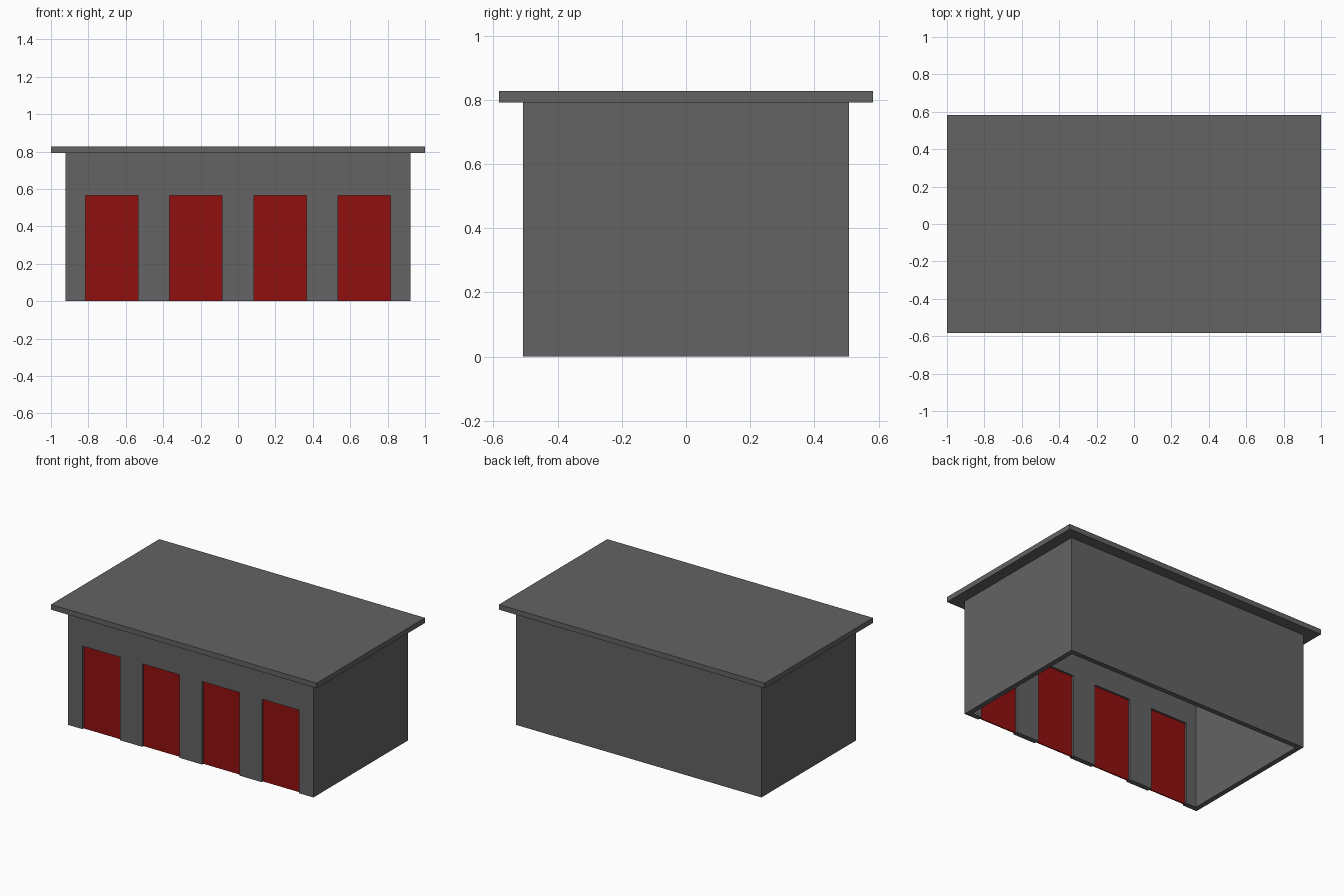
import bpy
import bmesh

if "Cube" in bpy.data.objects:
    bpy.data.objects.remove(bpy.data.objects["Cube"])


def make_material(name, rgb):
    mat = bpy.data.materials.new(name)
    mat.diffuse_color = (*rgb, 1.0)
    mat.use_nodes = True
    mat.node_tree.nodes["Principled BSDF"].inputs["Base Color"].default_value = mat.diffuse_color
    return mat


GREY = make_material("dark grey", (0.125, 0.125, 0.125))
RED = make_material("deep red", (0.285, 0.005, 0.005))

HALF_X, HALF_Y = 0.923, 0.507      # outer wall half sizes
WALL_TOP, ROOF_TOP = 0.792, 0.827
WALL = 0.034                       # wall thickness
DOOR_W, DOOR_H = 0.28, 0.565
DOOR_CENTRES = (-0.675, -0.225, 0.225, 0.675)


def box(name, lo, hi, mat):
    mesh = bpy.data.meshes.new(name)
    bm = bmesh.new()
    bmesh.ops.create_cube(bm, size=1)
    for v in bm.verts:
        for i in range(3):
            v.co[i] = lo[i] if v.co[i] < 0 else hi[i]
    bm.to_mesh(mesh)
    bm.free()
    mesh.materials.append(mat)
    obj = bpy.data.objects.new(name, mesh)
    bpy.context.collection.objects.link(obj)
    return obj


def extruded_outline(name, points, y0, y1, mat):
    """Extrude an x-z outline along y."""
    mesh = bpy.data.meshes.new(name)
    bm = bmesh.new()
    face = bm.faces.new([bm.verts.new((x, y0, z)) for x, z in points])
    result = bmesh.ops.extrude_face_region(bm, geom=[face])
    for v in result["geom"]:
        if isinstance(v, bmesh.types.BMVert):
            v.co.y = y1
    bmesh.ops.recalc_face_normals(bm, faces=bm.faces)
    bm.to_mesh(mesh)
    bm.free()
    mesh.materials.append(mat)
    obj = bpy.data.objects.new(name, mesh)
    bpy.context.collection.objects.link(obj)
    return obj


# Front wall with four doorways open at the floor
outline = [(-HALF_X, WALL_TOP), (-HALF_X, 0)]
for cx in DOOR_CENTRES:
    left, right = cx - DOOR_W / 2, cx + DOOR_W / 2
    outline += [(left, 0), (left, DOOR_H), (right, DOOR_H), (right, 0)]
outline += [(HALF_X, 0), (HALF_X, WALL_TOP)]
extruded_outline("front_wall", outline, -HALF_Y, -HALF_Y + WALL, GREY)

# Back and side walls, leaving the floor open
box("back_wall", (-HALF_X, HALF_Y - WALL, 0), (HALF_X, HALF_Y, WALL_TOP), GREY)
for name, x0 in (("left_wall", -HALF_X), ("right_wall", HALF_X - WALL)):
    box(name, (x0, -HALF_Y + WALL, 0), (x0 + WALL, HALF_Y - WALL, WALL_TOP), GREY)

# Overhanging flat roof
box("roof", (-1, -0.582, WALL_TOP), (1, 0.582, ROOF_TOP), GREY)

# Recessed doors, set midway through the wall
door_y = -HALF_Y + WALL / 2
for i, cx in enumerate(DOOR_CENTRES, 1):
    box(f"door_{i}", (cx - DOOR_W / 2, door_y - 0.004, 0),
        (cx + DOOR_W / 2, door_y + 0.004, DOOR_H), RED)
